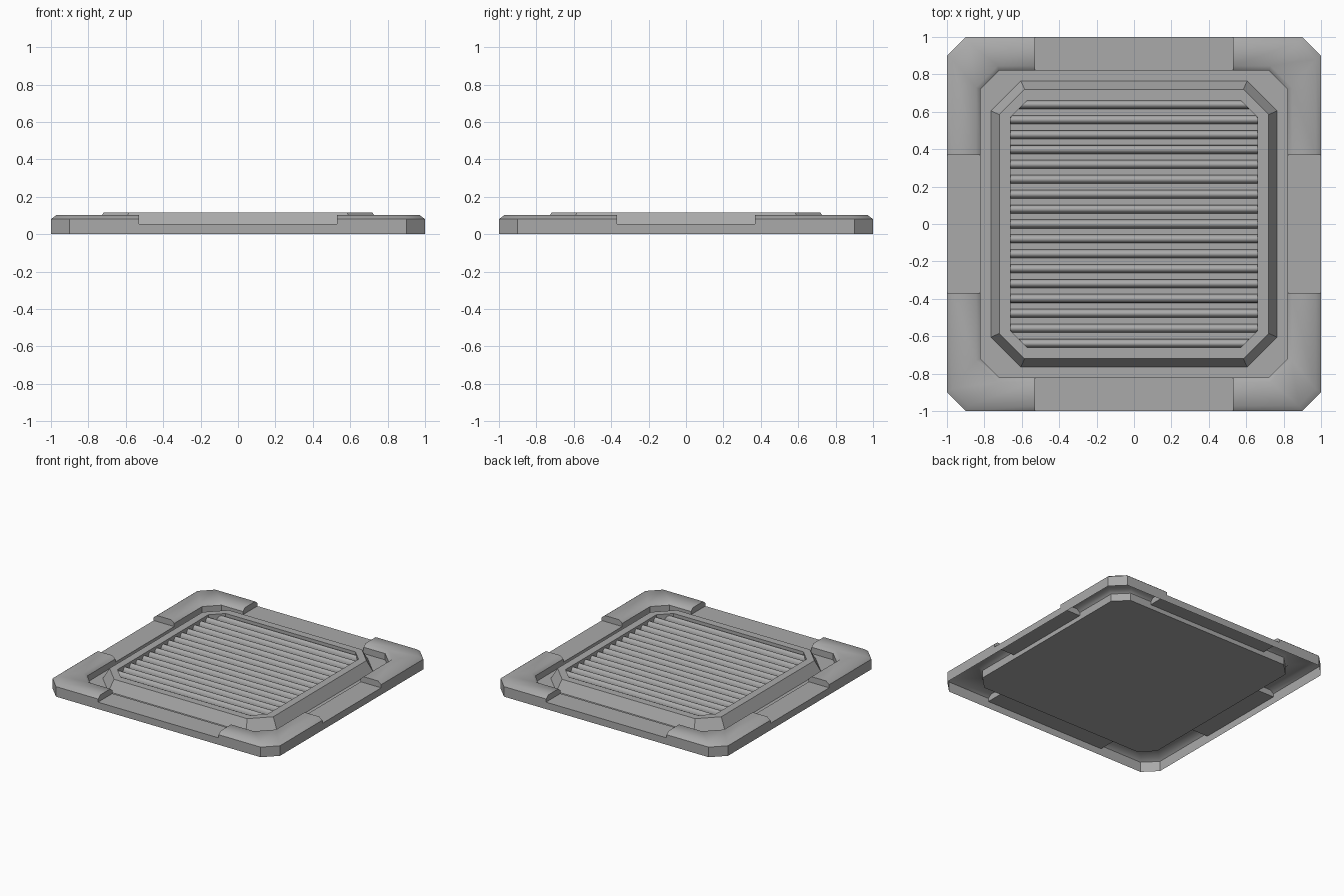
import bpy, math

cube = bpy.data.objects.get("Cube")
if cube:
    bpy.data.objects.remove(cube, do_unlink=True)

grey = bpy.data.materials.new("metal_grey")
grey.use_nodes = True
colour = (0.4, 0.4, 0.4, 1)
grey.diffuse_color = colour
grey.node_tree.nodes["Principled BSDF"].inputs["Base Color"].default_value = colour


def add_object(name, verts, faces, angle=30):
    mesh = bpy.data.meshes.new(name)
    mesh.from_pydata(verts, [], faces)
    mesh.materials.append(grey)
    obj = bpy.data.objects.new(name, mesh)
    bpy.context.collection.objects.link(obj)
    bpy.ops.object.select_all(action='DESELECT')
    obj.select_set(True)
    bpy.context.view_layer.objects.active = obj
    bpy.ops.object.shade_smooth_by_angle(angle=math.radians(angle))
    return obj


def octagon(r, c):
    """Square of half-width r with corners cut by c, counter-clockwise."""
    k = r - c
    return [(r, -k), (r, k), (k, r), (-k, r), (-r, k), (-r, -k), (-k, -r), (k, -r)]


def loft(rings, closed):
    """Join rings, listed from the outside bottom up and inward."""
    n = len(rings[0])
    verts = [v for ring in rings for v in ring]
    faces = []
    for i in range(len(rings) - 1):
        for j in range(n if closed else n - 1):
            k = (j + 1) % n
            faces.append((i * n + j, i * n + k, (i + 1) * n + k, (i + 1) * n + j))
    return verts, faces


END_X, END_Y = 0.53, 0.37     # where the raised corners stop
STEP, LOW = 0.055, 0.03       # frame height at mid-side, groove height

# Raised corner blocks: (half-width, corner cut, height)
corner_profile = [(1, 0.1, 0), (1, 0.1, STEP), (1, 0.1, 0.08), (0.972, 0.09, 0.102),
                  (0.845, 0.115, 0.102), (0.82, 0.1, 0.08), (0.82, 0.1, STEP),
                  (0.82, 0.1, LOW)]
for sx, xname in ((1, "left"), (-1, "right")):
    for sy, yname in ((1, "back"), (-1, "front")):
        rings = []
        for r, c, z in corner_profile:
            path = [(r, END_Y), (r, r - c), (r - c, r), (END_X, r)]
            if sx * sy < 0:
                path.reverse()
            rings.append([(sx * x, sy * y, z) for x, y in path])
        verts, faces = loft(rings, False)
        # End caps above the lower frame
        faces.append([i * 4 for i in range(1, 7)])
        faces.append([i * 4 + 3 for i in range(6, 0, -1)])
        add_object(f"{yname}_{xname}_corner", verts, faces, 42)

# Low frame bars between the corners
bar_profile = [(1, 0), (1, STEP), (0.82, STEP), (0.82, LOW)]
for name, turn, half in (("left", 0, END_Y), ("back", 1, END_X),
                         ("right", 2, END_Y), ("front", 3, END_X)):
    ca, sa = round(math.cos(turn * math.pi / 2)), round(math.sin(turn * math.pi / 2))
    rings = [[(ca * r - sa * t, sa * r + ca * t, z) for t in (-half, half)]
             for r, z in bar_profile]
    add_object(f"{name}_frame_bar", *loft(rings, False))

# Centre plate with groove, sloped rim and recess
FLOOR = 0.065
plate_profile = [(0.82, 0.1, 0.02), (0.82, 0.1, LOW), (0.765, 0.16, LOW), (0.72, 0.135, 0.115),
                 (0.66, 0.09, 0.115), (0.66, 0.09, FLOOR)]
rings = [[(x, y, z) for x, y in octagon(r, c)] for r, c, z in plate_profile]
verts, faces = loft(rings, True)
faces.append(list(range(7, -1, -1)))
faces.append(list(range(len(verts) - 8, len(verts))))
add_object("centre_plate", verts, faces)

# Rounded slats across the recess, trimmed to its cut corners
COUNT, RADIUS, HEIGHT, SEGMENTS = 17, 0.023, 0.035, 8
pitch = 2 * (0.66 - RADIUS) / (COUNT - 1)
verts, faces = [], []
for i in range(COUNT):
    y0 = -0.66 + RADIUS + i * pitch
    base = len(verts)
    for s in range(SEGMENTS + 1):
        a = math.pi * s / SEGMENTS
        y = y0 - RADIUS * math.cos(a)
        end = min(0.66, 1.23 - abs(y))
        z = FLOOR + HEIGHT * math.sin(a)
        verts += [(-end, y, z), (end, y, z)]
    for s in range(SEGMENTS):
        a = base + 2 * s
        faces.append((a, a + 1, a + 3, a + 2))
    faces.append([base + 2 * s for s in range(SEGMENTS + 1)])
    faces.append([base + 2 * s + 1 for s in range(SEGMENTS, -1, -1)])
add_object("slats", verts, faces, 40)
